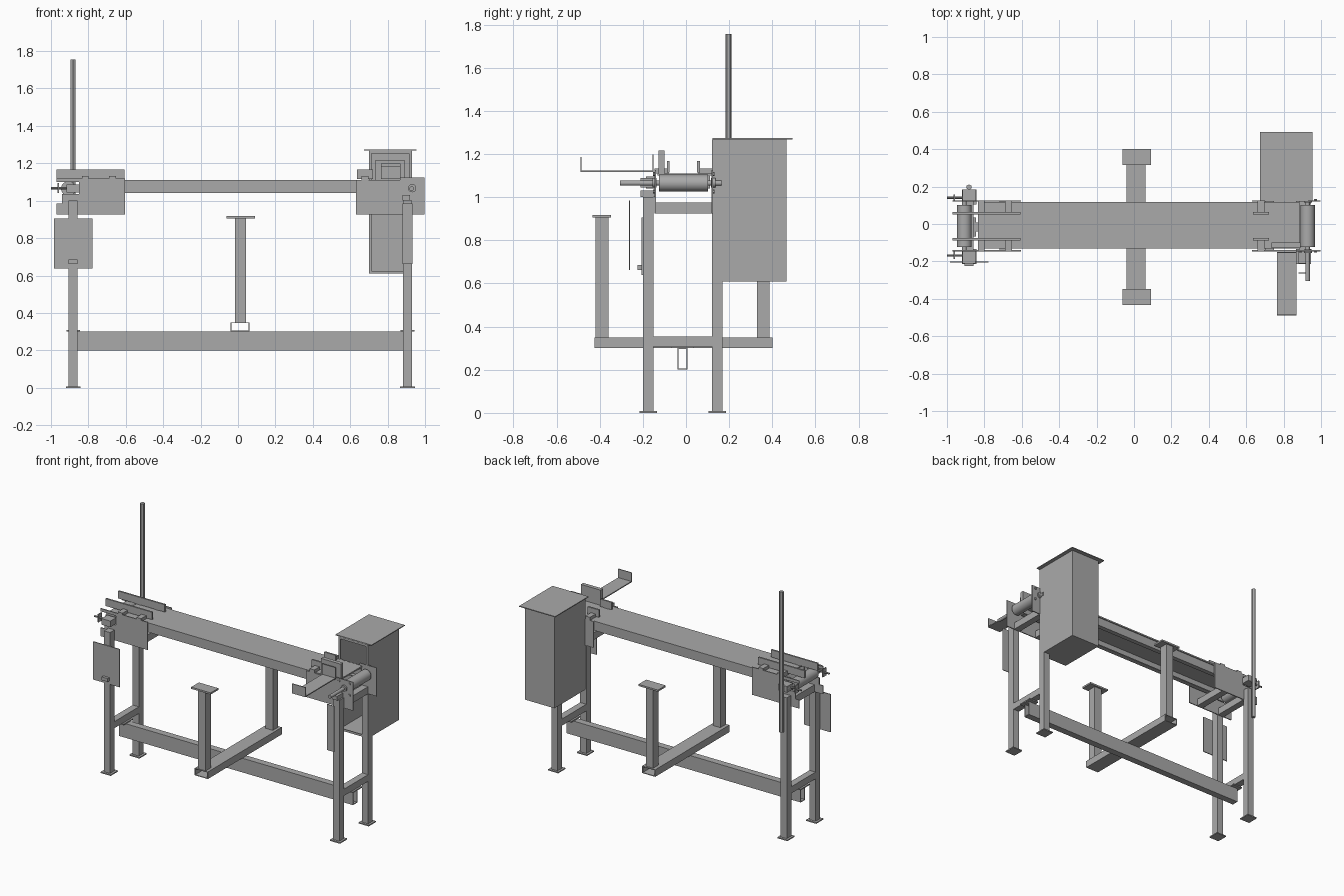
import bpy, bmesh, math
from mathutils import Matrix, Vector

if "Cube" in bpy.data.objects:
    bpy.data.objects.remove(bpy.data.objects["Cube"])

steel = bpy.data.materials.new("grey_steel")
steel.use_nodes = True
GREY = (0.4, 0.4, 0.4, 1)
steel.diffuse_color = GREY
steel.node_tree.nodes["Principled BSDF"].inputs["Base Color"].default_value = GREY


def finish(name, bm, smooth=False):
    bmesh.ops.recalc_face_normals(bm, faces=bm.faces)
    mesh = bpy.data.meshes.new(name)
    bm.to_mesh(mesh)
    bm.free()
    mesh.materials.append(steel)
    obj = bpy.data.objects.new(name, mesh)
    bpy.context.collection.objects.link(obj)
    if smooth:
        bpy.ops.object.select_all(action='DESELECT')
        obj.select_set(True)
        bpy.context.view_layer.objects.active = obj
        bpy.ops.object.shade_smooth_by_angle()
    return obj


def box(name, x, y, z):
    """Solid box from three (low, high) ranges."""
    bm = bmesh.new()
    bmesh.ops.create_cube(bm, size=1)
    for v in bm.verts:
        v.co = Vector([r[0] if c < 0 else r[1] for c, r in zip(v.co, (x, y, z))])
    return finish(name, bm)


def tube(name, ranges, axis, wall=0.005, closed_end=False):
    """Hollow rectangular section along an axis, optionally closed at its high end."""
    bm = bmesh.new()
    bmesh.ops.create_cube(bm, size=1)
    for v in bm.verts:
        v.co = Vector([r[0] if c < 0 else r[1] for c, r in zip(v.co, ranges)])
    bm.normal_update()
    ends = [f for f in bm.faces if abs(f.normal[axis]) > 0.9
            and not (closed_end and f.normal[axis] > 0)]
    bmesh.ops.delete(bm, geom=ends, context='FACES')
    bmesh.ops.recalc_face_normals(bm, faces=bm.faces)
    obj = finish(name, bm)
    mod = obj.modifiers.new("wall", 'SOLIDIFY')
    mod.thickness, mod.offset, mod.use_even_offset = wall, -1, True
    return obj


def rod(name, centre, radius, length, axis, sides=24):
    bm = bmesh.new()
    turn = {'X': Matrix.Rotation(math.pi / 2, 4, 'Y'),
            'Y': Matrix.Rotation(math.pi / 2, 4, 'X'), 'Z': Matrix()}[axis]
    bmesh.ops.create_cone(bm, cap_ends=True, segments=sides, radius1=radius, radius2=radius,
                          depth=length, matrix=Matrix.Translation(centre) @ turn)
    return finish(name, bm, sides > 8)


def prism(name, points, axis, low, high):
    """Extrude a closed profile along x (y, z points) or y (x, z points)."""
    bm = bmesh.new()
    put = (lambda p: (low, *p)) if axis == 'X' else (lambda p: (p[0], low, p[1]))
    face = bm.faces.new([bm.verts.new(put(p)) for p in points])
    out = bmesh.ops.extrude_face_region(bm, geom=[face])
    step = Vector((high - low, 0, 0) if axis == 'X' else (0, high - low, 0))
    bmesh.ops.translate(bm, vec=step, verts=[g for g in out['geom'] if isinstance(g, bmesh.types.BMVert)])
    return finish(name, bm)


# Two leg frames with feet, cross tubes and beam mounting plates
FRONT, REAR = (-0.20, -0.15), (0.12, 0.17)
for side, x0 in (("right", -0.905), ("left", 0.882)):
    legx = (x0, x0 + 0.048)
    for end, y in (("front", FRONT), ("rear", REAR)):
        box(f"{end}_{side}_leg", legx, y, (0.008, 1.0))
        box(f"{end}_{side}_foot", (x0 - 0.015, x0 + 0.063), (y[0] - 0.015, y[1] + 0.015), (0, 0.008))
    tube(f"{side}_leg_brace", (legx, (-0.15, 0.12), (0.308, 0.355)), 1)
    box(f"{side}_beam_plate", (x0 - 0.013, x0 + 0.061), (-0.067, 0.035), (0.3, 0.308))

# Long lower beam and centre outrigger with two posts
tube("lower_beam", ((-0.9, 0.925), (-0.04, 0.008), (0.2, 0.3)), 0)
tube("outrigger_tube", ((-0.04, 0.062), (-0.425, 0.4), (0.3, 0.35)), 1)
for end, y in (("front", -0.39), ("rear", 0.358)):
    box(f"{end}_post", (-0.016, 0.042), (y - 0.03, y + 0.03), (0.35, 0.906))
    box(f"{end}_post_plate", (-0.062, 0.09), (y - 0.043, y + 0.043), (0.906, 0.918))

# Conveyor bed: open channel with inward lower flanges
half = [(0.125, 1.11), (0.125, 1.1), (0.118, 1.1), (0.118, 1.04), (0.085, 1.04),
        (0.085, 1.046), (0.112, 1.046), (0.112, 1.1)]
profile = half + [(-y, z) for y, z in reversed(half)]
prism("conveyor_bed", [(y - 0.007, z) for y, z in profile], 'X', -0.835, 0.885)

# End side plates; the idler end has an open slot for tensioning
slotted = [(-0.603, 0.925), (-0.97, 0.925), (-0.97, 0.985), (-0.94, 0.985), (-0.94, 1.035),
           (-0.85, 1.035), (-0.85, 1.1), (-0.97, 1.1), (-0.97, 1.12), (-0.603, 1.12)]
drive = [(0.632, 0.925), (0.997, 0.925), (0.997, 1.125), (0.865, 1.125), (0.865, 1.11), (0.632, 1.11)]
for end, y in (("front", -0.146), ("rear", 0.119)):
    prism(f"{end}_idler_plate", slotted, 'Y', y, y + 0.007)
    prism(f"{end}_drive_plate", drive, 'Y', y, y + 0.007)
    out = -1 if y < 0 else 1
    # Bearing block, tension screw and its cross handle
    yb = sorted((y, y + out * 0.065))
    box(f"{end}_bearing_block", (-0.917, -0.847), yb, (1.045, 1.088))
    rod(f"{end}_tension_screw", (-0.95, y + out * 0.022, 1.067), 0.006, 0.1, 'X', 12)
    box(f"{end}_tension_lug", (-0.965, -0.957), sorted((y, y + out * 0.04)), (1.04, 1.095))
    # Drive bearing hub with four bolts
    yo = y + (0.007 if out > 0 else 0)
    rod(f"{end}_drive_hub", (0.931, yo, 1.067), 0.022, 0.02, 'Y')
    for dx in (-0.04, 0.04):
        for dz in (-0.04, 0.04):
            rod(f"{end}_hub_bolt", (0.931 + dx, yo, 1.067 + dz), 0.009, 0.014, 'Y', 6)

# Cross tubes tying the end plates together
for x in (-0.905, -0.72, 0.7, 0.882):
    tube("plate_cross_tube", ((x, x + 0.048), (-0.139, 0.119), (0.925, 0.975)), 1)

# Rollers and shafts
for name, x, y0, y1 in (("idler", -0.907, -0.2, 0.18), ("drive", 0.928, -0.305, 0.165)):
    rod(f"{name}_roller", (x, -0.011, 1.065), 0.039, 0.226, 'Y', 32)
    rod(f"{name}_shaft", (x, (y0 + y1) / 2, 1.065), 0.012, y1 - y0, 'Y')

# Guide rails on small brackets at both ends
for end, y, outer in (("front", -0.082, -0.146), ("rear", 0.058, 0.126)):
    box(f"{end}_idler_guide", (-0.97, -0.608), (y - 0.006, y + 0.006), (1.115, 1.167))
    box(f"{end}_drive_guide", (0.635, 0.722), (y - 0.006, y + 0.006), (1.115, 1.167))
    for x in (-0.835, -0.69, 0.66):
        box(f"{end}_guide_bracket", (x, x + 0.037), sorted((y, outer)), (1.11, 1.132))

# Control cabinet, open at the front, with overhanging lid and rim
tube("cabinet", ((0.7, 0.93), (0.125, 0.465), (0.61, 1.268)), 1, 0.006, True)
box("cabinet_lid", (0.675, 0.955), (0.122, 0.493), (1.268, 1.274))
for x in (0.7, 0.915):
    box("cabinet_side_rim", (x, x + 0.015), (0.121, 0.126), (0.61, 1.268))
for z in (0.61, 1.253):
    box("cabinet_cross_rim", (0.7, 0.93), (0.121, 0.126), (z, z + 0.015))

# Discharge chute with upturned lip, back plate and mounting block
chute = [(-0.49, 1.185), (-0.49, 1.117), (-0.15, 1.117), (-0.15, 1.198),
         (-0.156, 1.198), (-0.156, 1.124), (-0.484, 1.124), (-0.484, 1.185)]
prism("discharge_chute", chute, 'X', 0.765, 0.868)
box("chute_mount", (0.735, 0.89), (-0.127, -0.1), (1.11, 1.217))

# Upright pole, hung panel with switch box, and cover strip
rod("upright_pole", (-0.882, 0.197, 1.26), 0.015, 0.99, 'Z', 6)
box("hung_panel", (-0.985, -0.778), (-0.206, -0.2), (0.638, 0.905))
box("panel_switch", (-0.905, -0.858), (-0.225, -0.206), (0.662, 0.685))
box("cover_strip", (0.88, 0.933), (-0.264, -0.259), (0.662, 0.985))
box("strip_block", (0.88, 0.92), (-0.21, -0.146), (1.0, 1.03))
